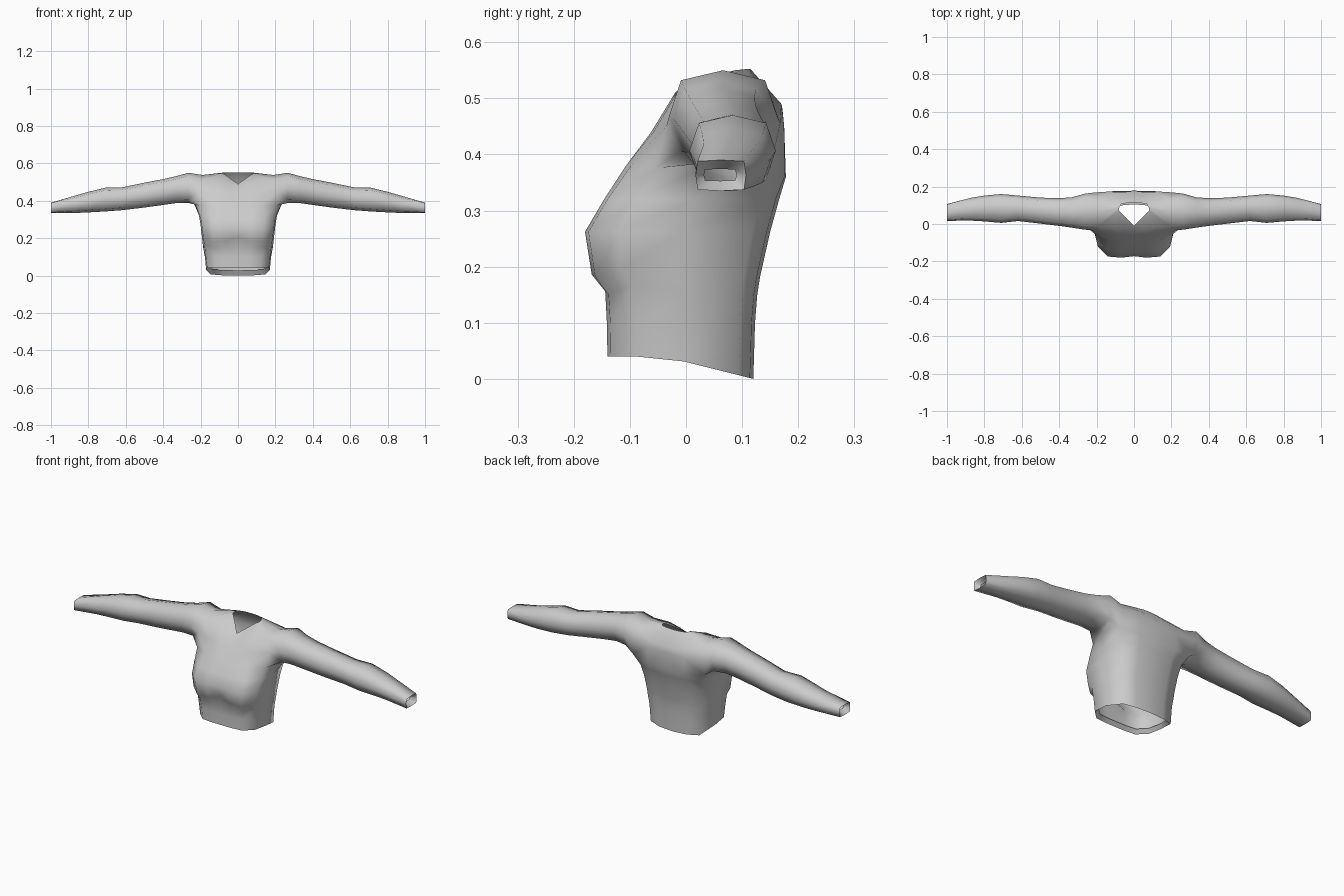
import bpy, bmesh

fabric = bpy.data.materials.new("grey fabric")
fabric.diffuse_color = (0.6, 0.6, 0.6, 1)

bm = bmesh.new()


def ring(points):
    return [bm.verts.new(p) for p in points]


def loft(a, b, closed=False, skip=()):
    n = len(a)
    for j in range(n if closed else n - 1):
        if j not in skip:
            k = (j + 1) % n
            bm.faces.new((a[j], a[k], b[k], b[j]))


# Torso half rings run from front centre, round the side, to back centre
XF = (0, 0.33, 0.70, 0.97, 1.0, 0.86, 0.48, 0)


def torso_row(w, f, b, z, cleft=0, lift=0, corner=0.05, zs=None):
    d = b - f
    ys = (f + cleft, f, f + 0.006, f + corner, f + 0.52 * d, b - 0.10 * d, b - 0.006, b)
    pts = []
    for j in range(8):
        zz = z + lift * (1.0, 0.2, 0, 0.6, 0, 0, 0, 0)[j]
        if zs is not None:                      # sloping hem
            zz = z + (zs - z) * max(0, (ys[j] + 0.04) / 0.16)
        pts.append((w * XF[j], ys[j], zz))
    return pts


lower = [
    torso_row(0.158, -0.125, 0.105, 0.06, zs=0.025),          # turned-in hem
    torso_row(0.170, -0.140, 0.120, 0.04, zs=0.0),            # hem
    torso_row(0.177, -0.141, 0.123, 0.10),                    # waist
    torso_row(0.186, -0.144, 0.127, 0.150, lift=0.03),        # under bust
    torso_row(0.190, -0.168, 0.132, 0.182, 0.018, 0.02),      # bust underside
    torso_row(0.199, -0.180, 0.150, 0.262, 0.008, corner=0.06),
    torso_row(0.208, -0.146, 0.166, 0.320, 0.002, corner=0.06),
]

# Yoke: armpit, chest, shoulder and neckline
armpit = [(0, -.105, .38), (.06, -.107, .38), (.13, -.098, .38), (.207, -.055, .375),
          (.235, .05, .385), (.215, .15, .375), (.11, .176, .36), (0, .178, .36)]
chest = [(0, -.060, .44), (.06, -.062, .44), (.13, -.058, .44), (.215, -.035, .45),
         (.22, .05, .45), (.215, .168, .455), (.11, .175, .45), (0, .175, .45)]
shoulder = [(0, -.025, .475), (.05, -.022, .495), (.11, -.018, .512), (.20, -.015, .512),
            (.19, .065, .538), (.195, .135, .515), (.10, .170, .49), (0, .172, .48)]
neck = [(0, -.010, .49), (.035, .027, .515), (.065, .056, .537), (.082, .072, .546),
        (.080, .087, .55), (.068, .106, .552), (.035, .113, .552), (0, .115, .552)]

rows = [ring(p) for p in lower + [armpit, chest, shoulder, neck]]
for i in range(len(rows) - 1):
    # the armhole stays open between armpit and shoulder
    loft(rows[i], rows[i + 1], skip=(3, 4) if i in (7, 8) else ())
a, c, s = rows[7:10]
hole = [a[3], a[4], a[5], c[5], s[5], s[4], s[3], c[3]]
bm.verts.remove(c[4])

# Sleeve sections: x, y min, y max, z min, z max
sections = [
    (0.265, -0.030, 0.162, 0.388, 0.550),
    (0.33, -0.020, 0.143, 0.388, 0.532),
    (0.40, -0.010, 0.138, 0.378, 0.516),
    (0.50, 0.002, 0.141, 0.364, 0.497),
    (0.62, 0.016, 0.152, 0.350, 0.472),
    (0.71, 0.006, 0.160, 0.343, 0.470),
    (0.80, 0.014, 0.152, 0.338, 0.448),
    (0.87, 0.018, 0.140, 0.335, 0.428),
    (1.00, 0.017, 0.107, 0.335, 0.390),
    (0.97, 0.032, 0.090, 0.353, 0.374),                       # turned-in cuff
]
DIRS = ((-1, -1), (0, -1), (1, -1), (1, 0), (1, 1), (0, 1), (-1, 1), (-1, 0))
prev = hole
for x, y0, y1, z0, z1 in sections:
    k = 0.92 if x > 0.95 else 0.78                            # cuffs are squarer
    pts = []
    for u, v in DIRS:
        m = k if u and v else 1
        pts.append((x, (y0 + y1) / 2 + u * m * (y1 - y0) / 2,
                    (z0 + z1) / 2 + v * m * (z1 - z0) / 2))
    cur = ring(pts)
    loft(prev, cur, closed=True)
    prev = cur

bmesh.ops.recalc_face_normals(bm, faces=bm.faces)
# make sure the outside faces outward
bm.faces.ensure_lookup_table()
front = min(bm.faces, key=lambda f: f.calc_center_median().y)
if front.normal.y > 0:
    bmesh.ops.reverse_faces(bm, faces=bm.faces)

mesh = bpy.data.meshes.new("long_sleeve_top")
bm.to_mesh(mesh)
bm.free()
mesh.materials.append(fabric)
top = bpy.data.objects.new("long_sleeve_top", mesh)
bpy.context.collection.objects.link(top)

# Mirror to the other half and shade smooth, keeping folded edges sharp
mod = top.modifiers.new("mirror", 'MIRROR')
mod.use_clip = True
mod.merge_threshold = 0.0005
bpy.context.view_layer.objects.active = top
top.select_set(True)
bpy.ops.object.modifier_apply(modifier="mirror")
bpy.ops.object.shade_smooth_by_angle(angle=1.2)
